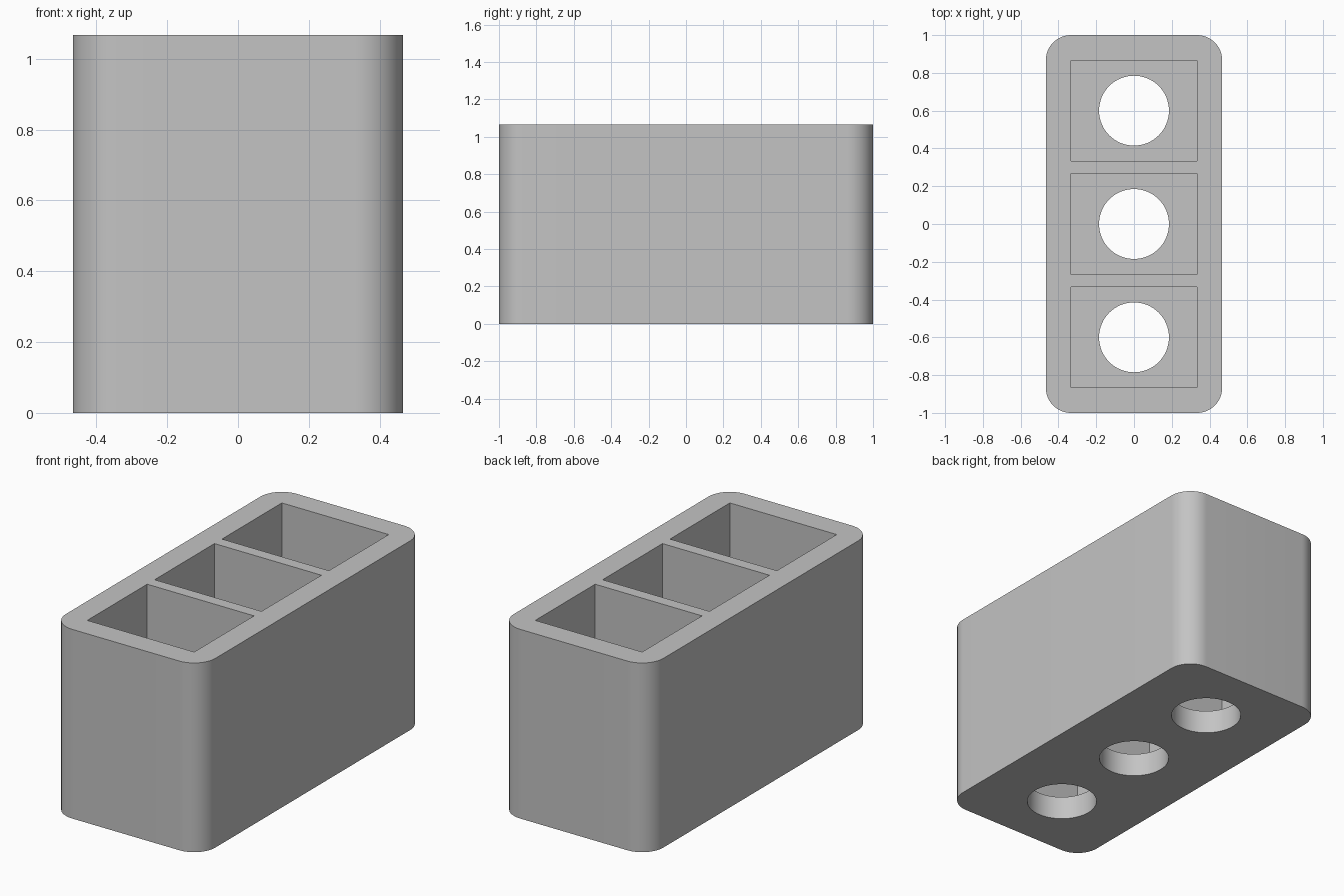
import bpy
import bmesh
from math import radians

if "Cube" in bpy.data.objects:
    bpy.data.objects.remove(bpy.data.objects["Cube"], do_unlink=True)

UNIT = 2 / 30                       # base module of the design
WIDTH, LENGTH, HEIGHT = 14 * UNIT, 30 * UNIT, 16 * UNIT
WALL = 2 * UNIT                     # outer wall, floor and corner radius
POCKET_X, POCKET_Y, PITCH = 10 * UNIT, 8 * UNIT, 9 * UNIT
HOLE_RADIUS = 0.185

grey = bpy.data.materials.new("plain grey")
grey.use_nodes = True
colour = (0.55, 0.55, 0.55, 1)
grey.diffuse_color = colour
grey.node_tree.nodes["Principled BSDF"].inputs["Base Color"].default_value = colour


def add_object(name, bm):
    mesh = bpy.data.meshes.new(name)
    bm.to_mesh(mesh)
    bm.free()
    mesh.materials.append(grey)
    obj = bpy.data.objects.new(name, mesh)
    bpy.context.collection.objects.link(obj)
    return obj


def box(name, size, bottom, y=0, corner=0):
    """Box standing on height bottom, with optional rounded upright edges."""
    bm = bmesh.new()
    bmesh.ops.create_cube(bm, size=1)
    bmesh.ops.scale(bm, vec=size, verts=bm.verts)
    bmesh.ops.translate(bm, vec=(0, y, bottom + size[2] / 2), verts=bm.verts)
    if corner:
        upright = [e for e in bm.edges
                   if abs(e.verts[0].co.z - e.verts[1].co.z) > 0.1]
        bmesh.ops.bevel(bm, geom=upright, offset=corner, segments=16,
                        profile=0.5, affect='EDGES')
    return add_object(name, bm)


def cylinder(name, radius, depth, y):
    bm = bmesh.new()
    bmesh.ops.create_cone(bm, cap_ends=True, segments=64,
                          radius1=radius, radius2=radius, depth=depth)
    bmesh.ops.translate(bm, vec=(0, y, 0), verts=bm.verts)
    return add_object(name, bm)


def cut(target, cutter):
    cutter.hide_render = True
    mod = target.modifiers.new("cut", 'BOOLEAN')
    mod.operation = 'DIFFERENCE'
    mod.solver = 'EXACT'
    mod.object = cutter
    bpy.context.view_layer.objects.active = target
    bpy.ops.object.modifier_apply(modifier=mod.name)
    bpy.data.objects.remove(cutter, do_unlink=True)


# Rounded block
holder = box("holder_body", (WIDTH, LENGTH, HEIGHT), 0, corner=WALL)

# Three square pockets, each with a round hole through the floor
for i in (-1, 0, 1):
    cut(holder, box("pocket_cutter", (POCKET_X, POCKET_Y, HEIGHT), WALL, i * PITCH))
    cut(holder, cylinder("hole_cutter", HOLE_RADIUS, 3 * WALL, i * PITCH))

# Smooth the curved walls, keep the rims sharp
bpy.ops.object.select_all(action='DESELECT')
holder.select_set(True)
bpy.context.view_layer.objects.active = holder
bpy.ops.object.shade_smooth_by_angle(angle=radians(30))
